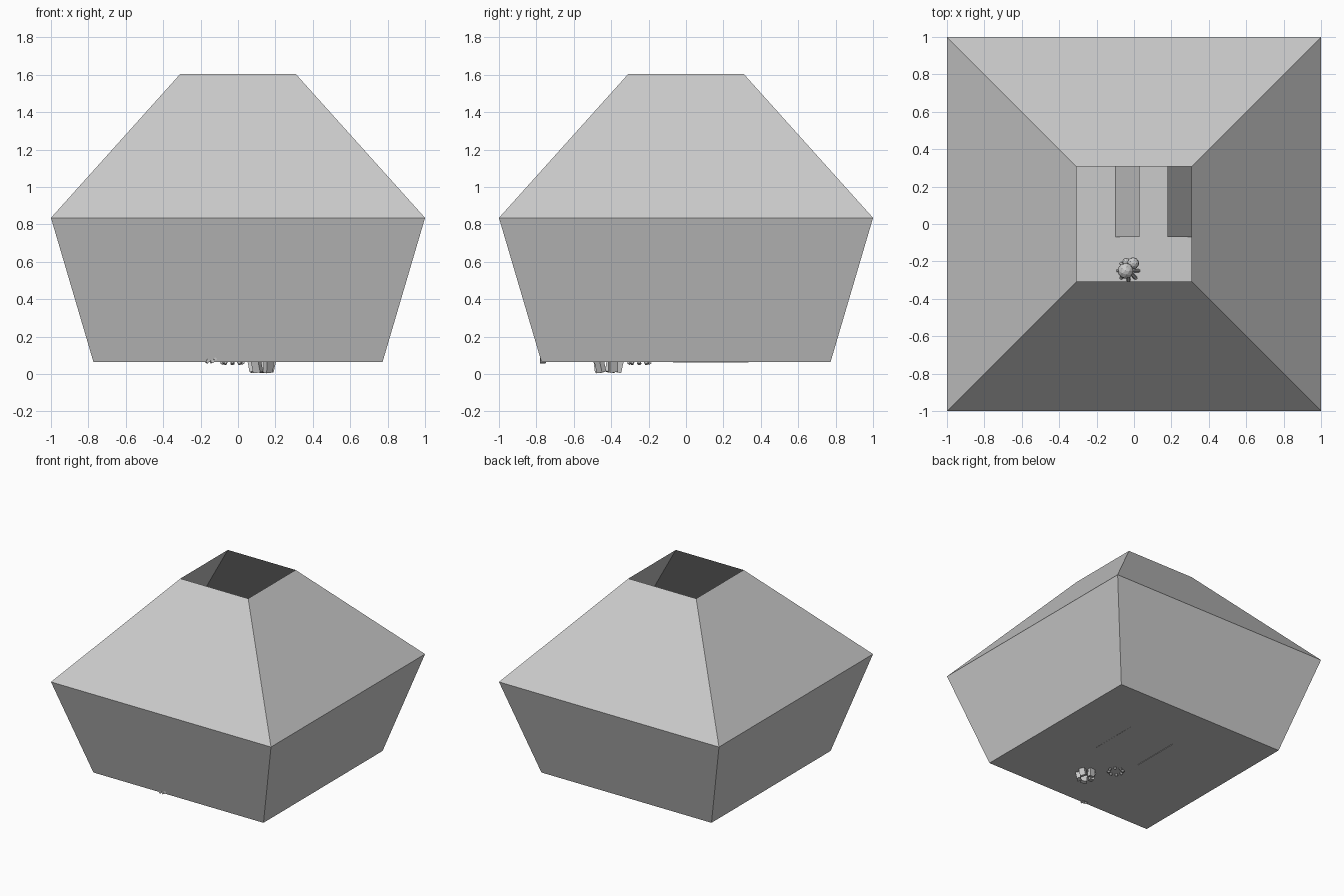
import bpy, bmesh, math, random
from mathutils import Matrix, Vector

if "Cube" in bpy.data.objects:
    bpy.data.objects.remove(bpy.data.objects["Cube"])
random.seed(3)


def finish(name, bm):
    mesh = bpy.data.meshes.new(name)
    bm.to_mesh(mesh)
    bm.free()
    ob = bpy.data.objects.new(name, mesh)
    bpy.context.collection.objects.link(ob)
    return ob


def box(name, loc, size, rot=(0, 0, 0)):
    bm = bmesh.new()
    bmesh.ops.create_cube(bm, size=1)
    bmesh.ops.scale(bm, vec=size, verts=bm.verts)
    ob = finish(name, bm)
    ob.location, ob.rotation_euler = loc, rot
    return ob


def cone(name, loc, r1, r2, depth, sides, rot=(0, 0, 0)):
    bm = bmesh.new()
    bmesh.ops.create_cone(bm, cap_ends=True, segments=sides, radius1=r1, radius2=r2, depth=depth)
    ob = finish(name, bm)
    ob.location, ob.rotation_euler = loc, rot
    return ob


# Open-topped shell: floor and two tiers of sloping walls
bm = bmesh.new()
rings = []
for r, z in ((0.773, 0.065), (1.0, 0.835), (0.308, 1.605)):
    rings.append([bm.verts.new((sx * r, sy * r, z))
                  for sx, sy in ((-1, -1), (1, -1), (1, 1), (-1, 1))])
bm.faces.new(rings[0][::-1])
for lo, hi in zip(rings, rings[1:]):
    for i in range(4):
        j = (i + 1) % 4
        bm.faces.new((lo[i], lo[j], hi[j], hi[i]))
finish("hut_shell", bm)

# Pair of sloping panels with an open ridge
for side, label in ((-1, "left"), (1, "right")):
    bm = bmesh.new()
    vs = [bm.verts.new((0.105 + side * dx, y, z))
          for dx, y, z in ((0.205, -0.07, 0.062), (0.205, 0.335, 0.062),
                           (0.075, 0.335, 0.25), (0.075, -0.07, 0.25))]
    bm.faces.new(vs if side > 0 else vs[::-1])
    finish("sloping_panel_" + label, bm)

# Round faceted lumps with a pile of sticks below
for x, y, z, r in ((-0.045, -0.25, 0.36, 0.043), (-0.005, -0.21, 0.28, 0.032),
                   (-0.042, -0.202, 0.22, 0.02)):
    bm = bmesh.new()
    bmesh.ops.create_icosphere(bm, subdivisions=2, radius=r)
    finish("smoke_puff", bm).location = (x, y, z)
for i in range(8):
    a = i * math.tau / 8
    cone("fire_stick", (-0.03 + 0.035 * math.cos(a), -0.25 + 0.035 * math.sin(a), 0.088),
         0.011, 0.008, 0.085, 6, (0, -math.radians(35), a))

# Ring of tilted blocks poking through the floor
for i in range(5):
    a = i * math.tau / 5 + 0.4
    box("hearth_block", (0.127 + 0.055 * math.cos(a), -0.415 + 0.062 * math.sin(a), 0.055),
        (0.03, 0.045, random.uniform(0.085, 0.1)), (0.1, 0.2, a))

# Small bent twig at the foot of the front wall
for x, z, t in ((-0.165, 0.068, 0.5), (-0.14, 0.068, -0.3), (-0.123, 0.082, 0.9)):
    box("wall_twig", (x, -0.765, z), (0.014, 0.03, 0.018), (0, t, 0.2))
